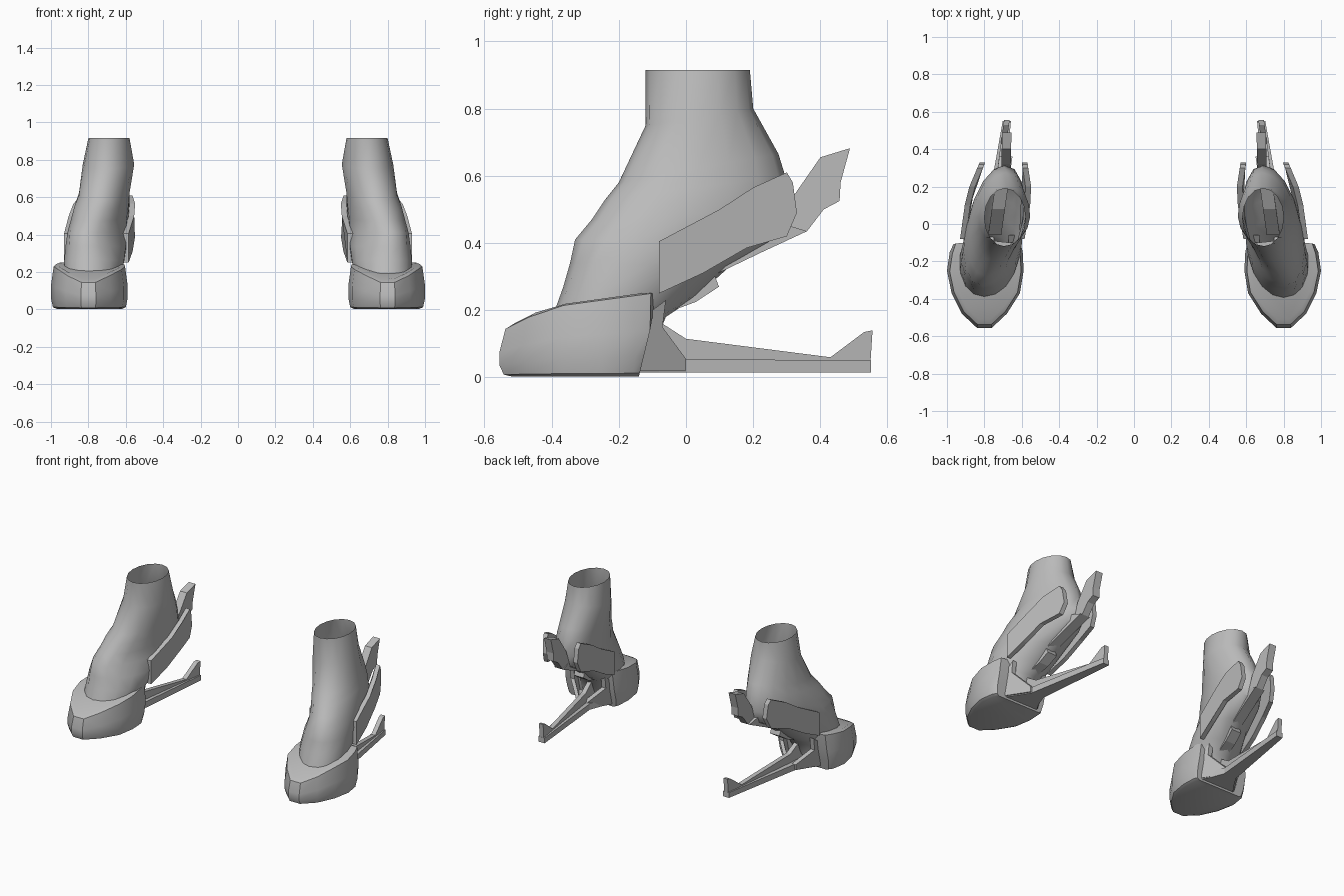
import bpy, bmesh, math

if "Cube" in bpy.data.objects:
    bpy.data.objects.remove(bpy.data.objects["Cube"])

grey = bpy.data.materials.new("boot grey")
grey.diffuse_color = (0.5, 0.5, 0.5, 1)
grey.use_nodes = True
grey.node_tree.nodes["Principled BSDF"].inputs["Base Color"].default_value = grey.diffuse_color


def interp(pts, t):
    """Piecewise linear lookup in a list of (t, value)."""
    if t <= pts[0][0]:
        return pts[0][1]
    for (a, va), (b, vb) in zip(pts, pts[1:]):
        if t <= b:
            return va + (vb - va) * (t - a) / (b - a)
    return pts[-1][1]


def finish(name, bm, angle=None):
    """Make an object from the mesh and mirror it to the other foot."""
    bmesh.ops.recalc_face_normals(bm, faces=bm.faces)
    me = bpy.data.meshes.new(name)
    bm.to_mesh(me)
    bm.free()
    me.materials.append(grey)
    ob = bpy.data.objects.new(name, me)
    bpy.context.collection.objects.link(ob)
    ob.modifiers.new("Mirror", "MIRROR").use_mirror_merge = False
    if angle:
        bpy.ops.object.select_all(action="DESELECT")
        ob.select_set(True)
        bpy.context.view_layer.objects.active = ob
        bpy.ops.object.shade_smooth_by_angle(angle=math.radians(angle))
    return ob


def loft(name, rings, cap_start=True, cap_end=True, angle=None):
    bm = bmesh.new()
    rows = [[bm.verts.new(p) for p in r] for r in rings]
    n = len(rows[0])
    for a, b in zip(rows, rows[1:]):
        for i in range(n):
            j = (i + 1) % n
            bm.faces.new((a[i], a[j], b[j], b[i]))
    if cap_start:
        bm.faces.new(rows[0])
    if cap_end:
        bm.faces.new(rows[-1])
    return finish(name, bm, angle)


def panel(name, outline, x_of_y, thick):
    """Plate with a side outline (y, z); its outer face follows x_of_y."""
    rings = [[(interp(x_of_y, y) + d, y, z) for y, z in outline] for d in (0, thick)]
    return loft(name, rings)


# Ankle and foot: tilted oval rings (front y, z, back y, z, x min, x max, inward skew)
foot = [
    (-.12, .915, .19, .915, .58, .80, 0),
    (-.12, .75, .20, .80, .555, .83, .01),
    (-.20, .58, .275, .665, .58, .85, .03),
    (-.24, .53, .295, .60, .585, .87, .04),
    (-.28, .47, .315, .50, .595, .885, .05),
    (-.33, .41, .29, .42, .60, .90, .06),
    (-.345, .34, .13, .33, .60, .915, .05),
    (-.365, .27, .03, .24, .61, .93, .03),
    (-.39, .20, -.06, .18, .63, .93, .02),
    (-.42, .10, -.10, .08, .65, .93, 0),
]
SIDES = 16
rings = []
for fy, fz, by, bz, x0, x1, skew in foot:
    ring = []
    for k in range(SIDES):
        a = 2 * math.pi * k / SIDES
        t = math.cos(a)
        ring.append(((x0 + x1) / 2 + (x1 - x0) / 2 * math.sin(a) - skew * t,
                     (fy + by) / 2 + (by - fy) / 2 * t,
                     (fz + bz) / 2 + (bz - fz) / 2 * t))
    rings.append(ring)
loft("foot_and_ankle", rings, cap_start=False, angle=40)

# Toe cap: plan outline scaled per layer, with a rim that rises to the back
plan = [(.76, -.555), (.84, -.555), (.92, -.48), (.975, -.37), (1.0, -.25), (.985, -.15),
        (.965, -.09), (.79, -.07), (.605, -.09), (.595, -.15), (.59, -.25), (.61, -.37), (.68, -.48)]
rim = [(-.56, .13), (-.51, .155), (-.41, .205), (-.08, .25)]
layers = [(.86, 0), (.95, .04), (1, .25), (1, .55), (.93, 1), (.82, 1.02)]
rings = []
for s, h in layers:
    ring = []
    for x, y in plan:
        px, py = .79 + (x - .79) * s, -.30 + (y + .30) * s
        top = interp(rim, py)
        if py > -.2:      # rear wall leans forward toward the ground
            py = min(py, -.14 + .06 * min(h, 1))
        ring.append((px, py, .003 + top * h))
    rings.append(ring)
loft("toe_cap", rings, angle=35)

# Side guards beside the heel
guard = [(-.08, .405), (.10, .50), (.20, .565), (.30, .61), (.318, .58), (.33, .49),
         (.30, .42), (.18, .385), (.05, .31), (-.08, .25)]
panel("outer_guard", guard, [(-.08, .93), (.10, .905), (.20, .88), (.33, .825)], -.03)
panel("inner_guard", guard, [(-.08, .585), (.10, .555), (.20, .55), (.33, .57)], .03)

# Fin behind the heel, with its spine under the arch
panel("heel_fin", [(.28, .43), (.32, .54), (.40, .655), (.488, .682), (.46, .58), (.457, .525),
                   (.41, .50), (.36, .435), (.28, .40)],
      [(.28, .66), (.49, .655)], .05)
panel("arch_spine", [(-.06, .22), (.08, .36), (.28, .46), (.36, .435), (.22, .37), (.085, .305),
                     (.098, .27), (.03, .225), (-.05, .195)],
      [(-.06, .71), (.36, .65)], .07)

# Heel spike: a tapering flat bar with an upright ridge
bar = [(-.15, .77, .13, .06), (-.08, .765, .085, .06), (0, .755, .045, .055), (.55, .68, .022, .05)]
loft("spike_bar", [[(x - w, y, .015), (x + w, y, .015), (x + w, y, z), (x - w, y, z)]
                   for y, x, w, z in bar])
panel("spike_ridge", [(-.15, .05), (-.10, .17), (-.07, .16), (0, .115), (.43, .06), (.53, .135),
                      (.555, .14), (.547, .015), (.43, .03)],
      [(-.15, .755), (0, .74), (.555, .665)], .03)

# Struts from the spike up to the sides of the toe cap
for label, x0, x1 in (("outer", .87, .78), ("inner", .64, .73)):
    panel(label + "_strut", [(-.14, .02), (-.10, .20), (-.06, .23), (-.07, .15), (0, .055), (0, .02)],
          [(-.14, x0), (-.06, x0), (0, x1)], .03)
